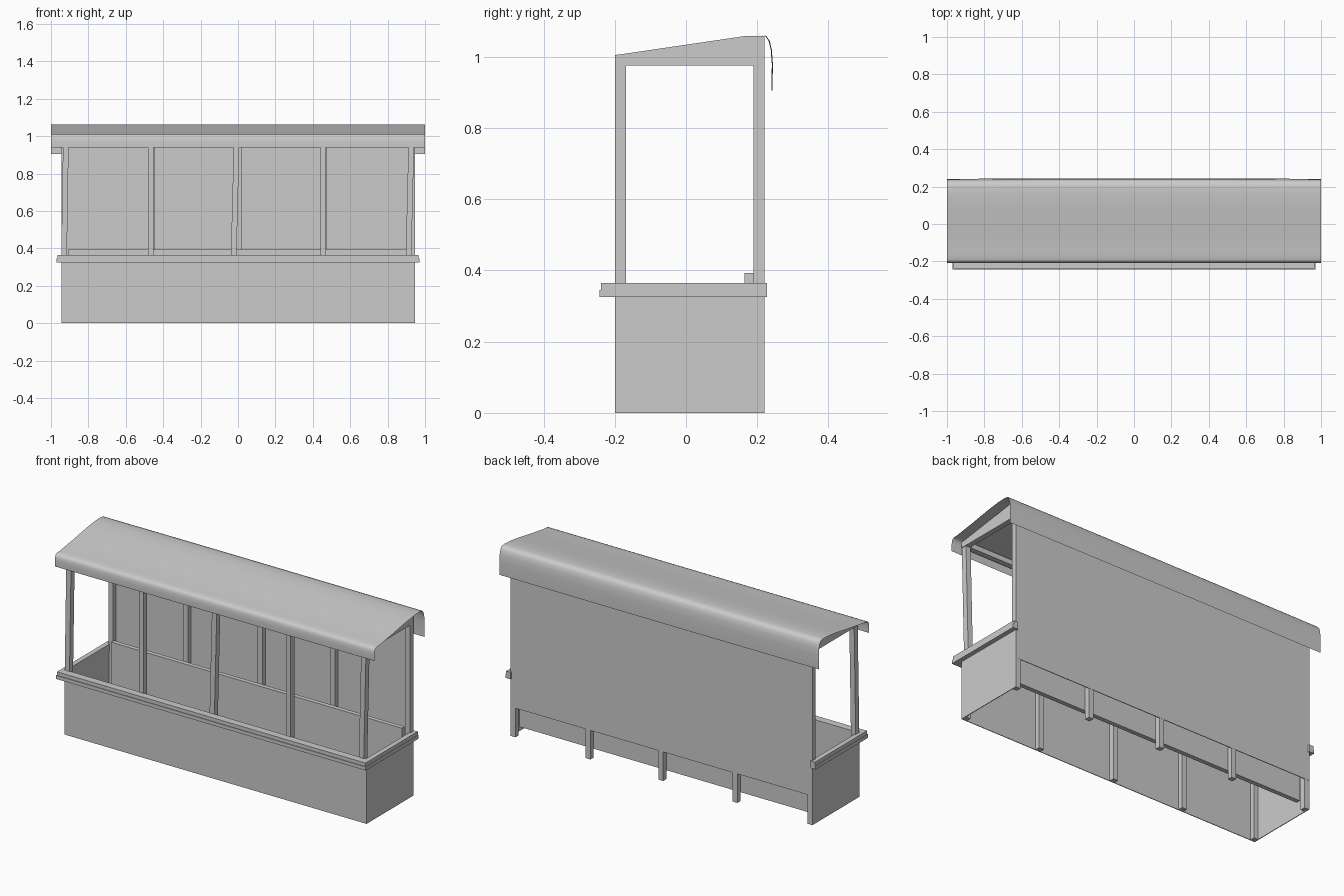
import bpy, bmesh

if "Cube" in bpy.data.objects:
    bpy.data.objects.remove(bpy.data.objects["Cube"])

grey = bpy.data.materials.new("plain grey")
grey.diffuse_color = (0.6, 0.6, 0.6, 1)
grey.use_nodes = True
grey.node_tree.nodes["Principled BSDF"].inputs["Base Color"].default_value = grey.diffuse_color


def finish(name, bm):
    bmesh.ops.recalc_face_normals(bm, faces=bm.faces)
    me = bpy.data.meshes.new(name)
    bm.to_mesh(me)
    bm.free()
    me.materials.append(grey)
    ob = bpy.data.objects.new(name, me)
    bpy.context.collection.objects.link(ob)
    return ob


def box(name, x0, x1, y0, y1, z0, z1, lean=0.0):
    """Box between two corners; lean shifts the top along x."""
    bm = bmesh.new()
    bmesh.ops.create_cube(bm, size=1)
    for v in bm.verts:
        top = v.co.z > 0
        v.co = (x1 if v.co.x > 0 else x0, y1 if v.co.y > 0 else y0, z1 if top else z0)
        if top:
            v.co.x += lean
    return finish(name, bm)


def prism_x(name, profile, x0, x1):
    """Closed y-z profile extruded along x."""
    bm = bmesh.new()
    face = bm.faces.new([bm.verts.new((x0, y, z)) for y, z in profile])
    new = bmesh.ops.extrude_face_region(bm, geom=[face])["geom"]
    bmesh.ops.translate(bm, vec=(x1 - x0, 0, 0),
                        verts=[g for g in new if isinstance(g, bmesh.types.BMVert)])
    return finish(name, bm)


# low counter walls
box("front_wall", -0.945, 0.945, -0.2, -0.196, 0, 0.36)
for side, s in (("left", -1), ("right", 1)):
    xs = sorted((s * 0.945, s * 0.941))
    box(side + "_wall", *xs, -0.2, 0.22, 0, 0.36)
    # stepped counter rim along the sides
    for step, out, z0, z1 in (("lower", 0.97, 0.325, 0.345), ("upper", 0.966, 0.345, 0.365)):
        xs = sorted((s * 0.938, s * out))
        box(f"{side}_{step}_rim", *xs, -0.2, 0.228, z0, z1)
    # gable beam following the roof slope
    xs = sorted((s * 0.945, s * 0.915))
    prism_x(side + "_gable_beam",
            [(-0.2, 0.975), (0.22, 0.975), (0.22, 1.059), (0.17, 1.059), (-0.17, 1.009), (-0.2, 1.005)], *xs)

# stepped counter rim along the front
box("front_lower_rim", -0.97, 0.97, -0.243, -0.196, 0.325, 0.345)
box("front_upper_rim", -0.966, 0.966, -0.239, -0.196, 0.345, 0.365)

# front posts, some leaning a little above the counter
for i, (x, lean) in enumerate(((-0.945, 0.01), (-0.481, 0), (-0.038, 0.016), (0.44, 0), (0.897, 0.015))):
    foot = 0.913 if i == 4 else x
    box(f"front_post_foot_{i}", foot, foot + 0.03, -0.198, -0.168, 0, 0.36)
    box(f"front_post_{i}", x, x + 0.03, -0.2, -0.168, 0.36, 0.99, lean)

# back posts
for i, x in enumerate((-0.93, -0.46, 0.005, 0.46, 0.93)):
    box(f"back_post_{i}", x - 0.015, x + 0.015, 0.19, 0.219, 0, 1.0)

# back wall, ledge board inside it, and front beam
box("back_wall", -0.945, 0.945, 0.216, 0.22, 0.165, 1.055)
box("back_ledge_board", -0.91, 0.91, 0.165, 0.19, 0.05, 0.393)
box("front_beam", -0.915, 0.915, -0.198, -0.168, 0.975, 1.004)

# thin curved roof sheet with hanging edges front and back
profile = [(-0.208, 0.94), (-0.209, 0.97), (-0.207, 0.99), (-0.202, 1.005), (-0.19, 1.011),
           (-0.16, 1.013), (-0.05, 1.03), (0.08, 1.052), (0.15, 1.061), (0.2, 1.063),
           (0.222, 1.059), (0.232, 1.045), (0.238, 1.02), (0.241, 0.98), (0.240, 0.905)]
bm = bmesh.new()
cols = 12
rows = []
for c in range(cols + 1):
    x = -1 + 2 * c / cols
    bow = 0.003 * (1 - x * x)
    rows.append([bm.verts.new((x, y + (bow if y > 0.22 else 0), z)) for y, z in profile])
for a, b in zip(rows, rows[1:]):
    for j in range(len(profile) - 1):
        bm.faces.new((a[j], b[j], b[j + 1], a[j + 1]))
roof = finish("roof_sheet", bm)
for p in roof.data.polygons:
    p.use_smooth = True
